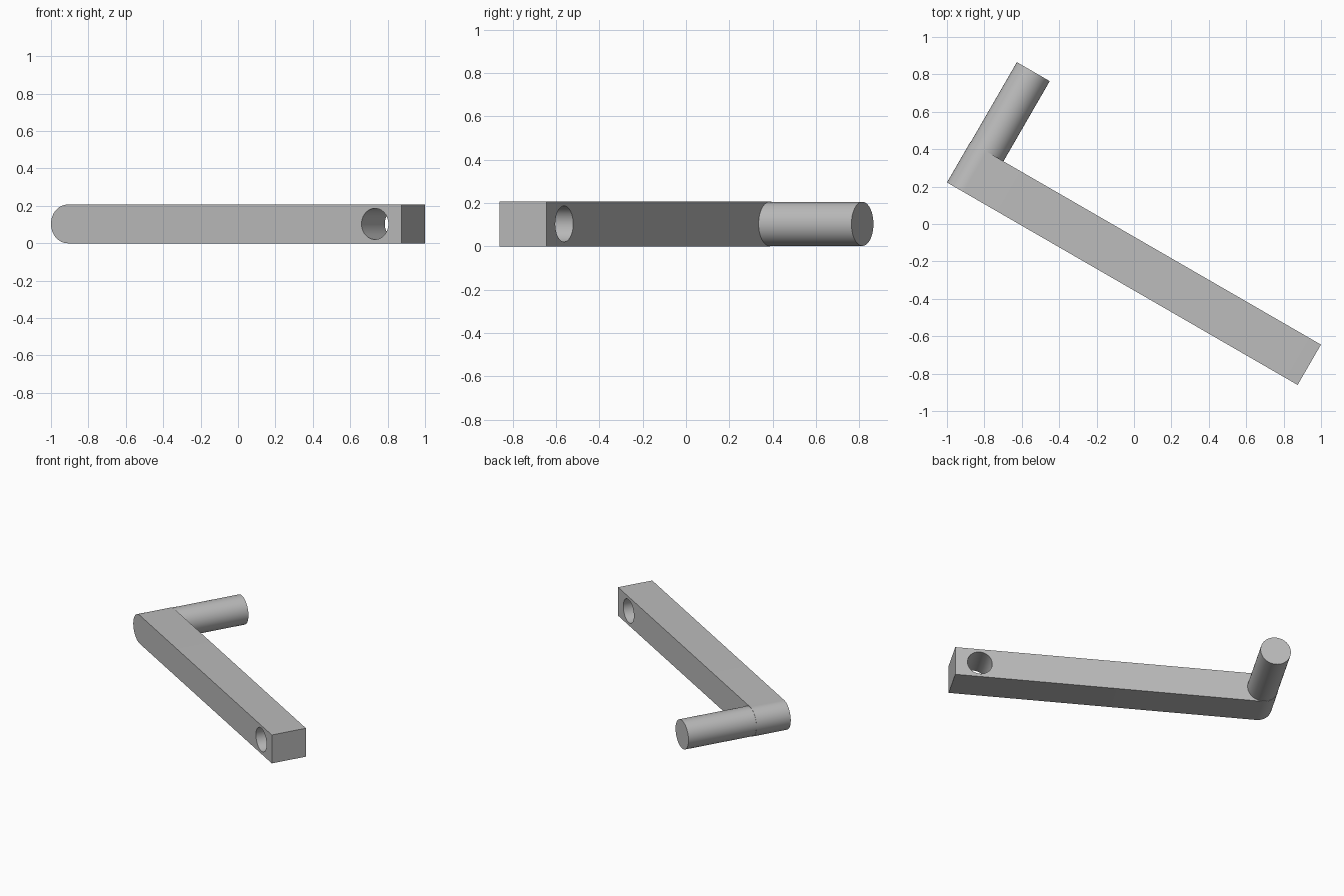
import bpy, bmesh
from math import radians, pi, sin, cos
from mathutils import Matrix

cube = bpy.data.objects.get("Cube")
if cube:
    bpy.data.objects.remove(cube, do_unlink=True)

LENGTH, DEPTH, HEIGHT = 2.165, 0.249, 0.207
R = HEIGHT / 2
HANDLE_END = 0.744
HOLE_S, HOLE_R = 2.0, 0.083

# Local frame: x runs along the bar, y runs front to back, z is up
FRAME = Matrix.Translation((-1.0, 0.222, 0)) @ Matrix.Rotation(radians(-30), 4, "Z")

grey = bpy.data.materials.new("plain grey")
grey.use_nodes = True
colour = (0.5, 0.5, 0.5, 1)
grey.diffuse_color = colour
grey.node_tree.nodes["Principled BSDF"].inputs["Base Color"].default_value = colour


def arc(cx, cz, r, start, end, steps):
    """Points on an arc in the local xz plane."""
    angles = [start + (end - start) * i / steps for i in range(steps + 1)]
    return [(cx + r * cos(a), cz + r * sin(a)) for a in angles]


def prism(name, outline, y0, y1):
    """Extrude an xz outline from y0 to y1."""
    bm = bmesh.new()
    face = bm.faces.new([bm.verts.new((x, y0, z)) for x, z in outline])
    moved = bmesh.ops.extrude_face_region(bm, geom=[face], use_keep_orig=True)["geom"]
    verts = [v for v in moved if isinstance(v, bmesh.types.BMVert)]
    bmesh.ops.translate(bm, verts=verts, vec=(0, y1 - y0, 0))
    bmesh.ops.recalc_face_normals(bm, faces=bm.faces)
    mesh = bpy.data.meshes.new(name)
    bm.to_mesh(mesh)
    bm.free()
    mesh.materials.append(grey)
    obj = bpy.data.objects.new(name, mesh)
    obj.matrix_world = FRAME
    bpy.context.collection.objects.link(obj)
    return obj


def activate(obj):
    bpy.ops.object.select_all(action="DESELECT")
    obj.select_set(True)
    bpy.context.view_layer.objects.active = obj


# Flat arm with one rounded end
arm = prism("arm", [(LENGTH, 0), (LENGTH, HEIGHT)] + arc(R, R, R, pi / 2, 3 * pi / 2, 32), 0, DEPTH)

# Round hole through the square end
cutter = prism("hole_cutter", arc(HOLE_S, R, HOLE_R, 0, 2 * pi, 48)[:-1], -0.1, DEPTH + 0.1)
cutter.hide_render = True
activate(arm)
cut = arm.modifiers.new("hole", "BOOLEAN")
cut.operation = "DIFFERENCE"
cut.solver = "EXACT"
cut.object = cutter
bpy.ops.object.modifier_apply(modifier=cut.name)
bpy.data.objects.remove(cutter, do_unlink=True)

# Round handle standing off the back of the rounded end
handle = prism("handle", arc(R, R, R - 0.002, 0, 2 * pi, 64)[:-1], DEPTH - 0.05, HANDLE_END)

for obj in (arm, handle):
    activate(obj)
    bpy.ops.object.shade_smooth_by_angle(angle=radians(30))
